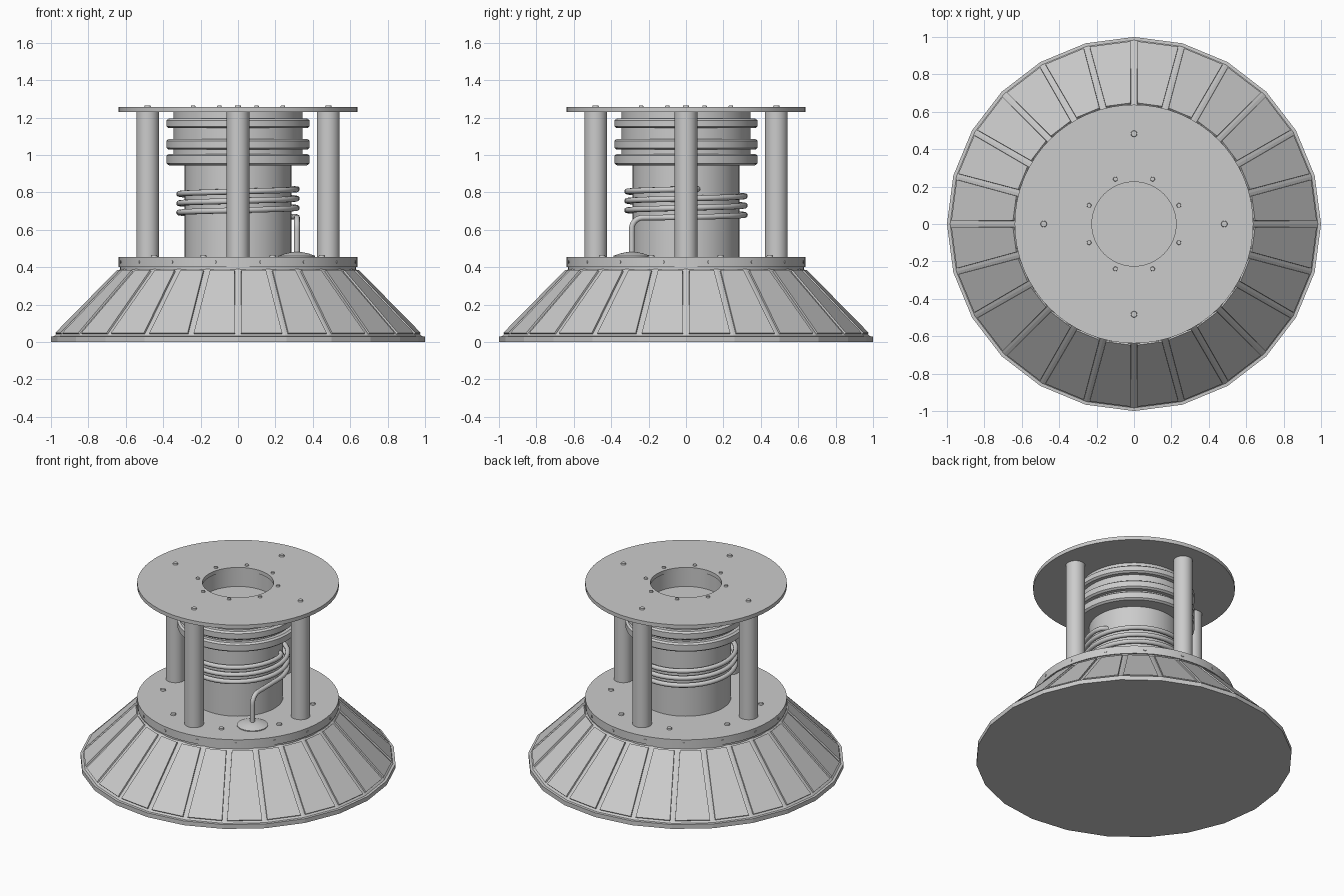
import bpy, bmesh, math
from math import sin, cos, radians, pi
from mathutils import Matrix, Vector

if "Cube" in bpy.data.objects:
    bpy.data.objects.remove(bpy.data.objects["Cube"])


def finish(bm, name, smooth=True):
    bmesh.ops.recalc_face_normals(bm, faces=bm.faces)
    me = bpy.data.meshes.new(name)
    bm.to_mesh(me)
    bm.free()
    ob = bpy.data.objects.new(name, me)
    bpy.context.collection.objects.link(ob)
    if smooth:
        bpy.ops.object.select_all(action='DESELECT')
        ob.select_set(True)
        bpy.context.view_layer.objects.active = ob
        bpy.ops.object.shade_smooth_by_angle(angle=radians(30))
    return ob


def lathe(name, profile, n=64, loc=(0, 0, 0), closed=False):
    """Revolve (radius, z) points around a vertical axis."""
    bm = bmesh.new()
    rows = [[bm.verts.new((loc[0] + r * cos(2 * pi * i / n), loc[1] + r * sin(2 * pi * i / n), loc[2] + z))
             for i in range(n)] for r, z in profile]
    pairs = list(zip(rows, rows[1:])) + ([(rows[-1], rows[0])] if closed else [])
    for a, b in pairs:
        for i in range(n):
            j = (i + 1) % n
            bm.faces.new((a[i], a[j], b[j], b[i]))
    bmesh.ops.remove_doubles(bm, verts=bm.verts, dist=1e-5)
    return finish(bm, name)


def ring_of_bolts(name, count, radius, z, size, height, offset=0, sideways=False):
    bm = bmesh.new()
    for k in range(count):
        m = Matrix.Rotation(radians(offset) + 2 * pi * k / count, 4, 'Z') @ Matrix.Translation((radius, 0, z))
        if sideways:
            m = m @ Matrix.Rotation(pi / 2, 4, 'Y')
        bmesh.ops.create_cone(bm, cap_ends=True, segments=12, radius1=size, radius2=size * 0.85,
                              depth=height, matrix=m)
    return finish(bm, name)


# 24-sided skirt with a raised panel on each sloping face
N = 24
bm = bmesh.new()
rows = [[bm.verts.new((r * cos(2 * pi * i / N), r * sin(2 * pi * i / N), z)) for i in range(N)]
        for r, z in [(1, 0), (1, .03), (.983, .031), (.63, .39)]]
slopes = []
for a, b in zip(rows, rows[1:]):
    for i in range(N):
        j = (i + 1) % N
        f = bm.faces.new((a[i], a[j], b[j], b[i]))
        if b is rows[3]:
            slopes.append(f)
bm.faces.new(rows[0])
bm.faces.new(rows[3])
bmesh.ops.recalc_face_normals(bm, faces=bm.faces)
bmesh.ops.inset_individual(bm, faces=slopes, thickness=.023)
bmesh.ops.inset_individual(bm, faces=slopes, thickness=.0005, depth=.01)
finish(bm, "base_skirt", smooth=False)

# Collar and lower flange
lathe("collar", [(0, .38), (.63, .38), (.63, .405), (0, .405)])
lathe("lower_flange", [(0, .4), (.638, .4), (.638, .455), (0, .455)])
ring_of_bolts("lower_flange_bolt", 8, .485, .458, .018, .014, 22.5)
ring_of_bolts("flange_side_bolt", 16, .637, .428, .01, .008, 11.25, True)

# Central tank with an open bore at the top
lathe("tank", [(0, .45), (.285, .45), (.285, .96), (.345, .96), (.345, 1.232),
               (.232, 1.232), (.232, 1.12), (0, 1.12)])

# Three chamfered rings around the tank neck
c = .01
for k, (lo, hi) in enumerate([(.945, 1.006), (1.028, 1.086), (1.143, 1.195)]):
    lathe(f"neck_ring_{k + 1}", [(.28, lo), (.38 - c, lo), (.383, lo + c), (.383, hi - c),
                                 (.38 - c, hi), (.28, hi)], closed=True)

# Four support columns
for k in range(4):
    a = k * pi / 2
    lathe(f"column_{k + 1}", [(0, .45), (.061, .45), (.061, 1.235), (0, 1.235)], 32,
          (.483 * cos(a), .483 * sin(a), 0))

# Top plate with a round hole, and its bolts
lathe("top_plate", [(.225, 1.23), (.638, 1.23), (.638, 1.256), (.225, 1.256)], closed=True)
ring_of_bolts("column_bolt", 4, .483, 1.259, .018, .012)
ring_of_bolts("hole_bolt", 8, .26, 1.259, .013, .012, 22.5)

# Coiled pipe: riser, elbow, three turns, end turned into the tank
R = .315
pts = [Vector((R, -.29, .45)), Vector((R, -.29, .60))]
pts += [Vector((R, -.23 - .06 * cos(t), .605 + .06 * sin(t))) for t in [i * pi / 16 for i in range(1, 9)]]
pts.append(Vector((R, -.08, .666)))
for i in range(3 * 40 + 1):
    a = 2 * pi * i / 40
    pts.append(Vector((R * cos(a), R * sin(a), .667 + .05 * a / (2 * pi))))
pts += [Vector((.305, .04, .818)), Vector((.285, .06, .818)), Vector((.25, .065, .818))]
cu = bpy.data.curves.new("coil_pipe", 'CURVE')
cu.dimensions = '3D'
cu.bevel_depth = .0155
cu.bevel_resolution = 3
cu.use_fill_caps = True
sp = cu.splines.new('POLY')
sp.points.add(len(pts) - 1)
for p, v in zip(sp.points, pts):
    p.co = (*v, 1)
    p.radius = 1
coil = bpy.data.objects.new("coil_pipe", cu)
bpy.context.collection.objects.link(coil)

# Domed foot plate under the pipe
lathe("pipe_foot", [(0, .45), (.098, .45), (.098, .461), (.06, .474), (.025, .481), (0, .481)], 32, (R, -.29, 0))
